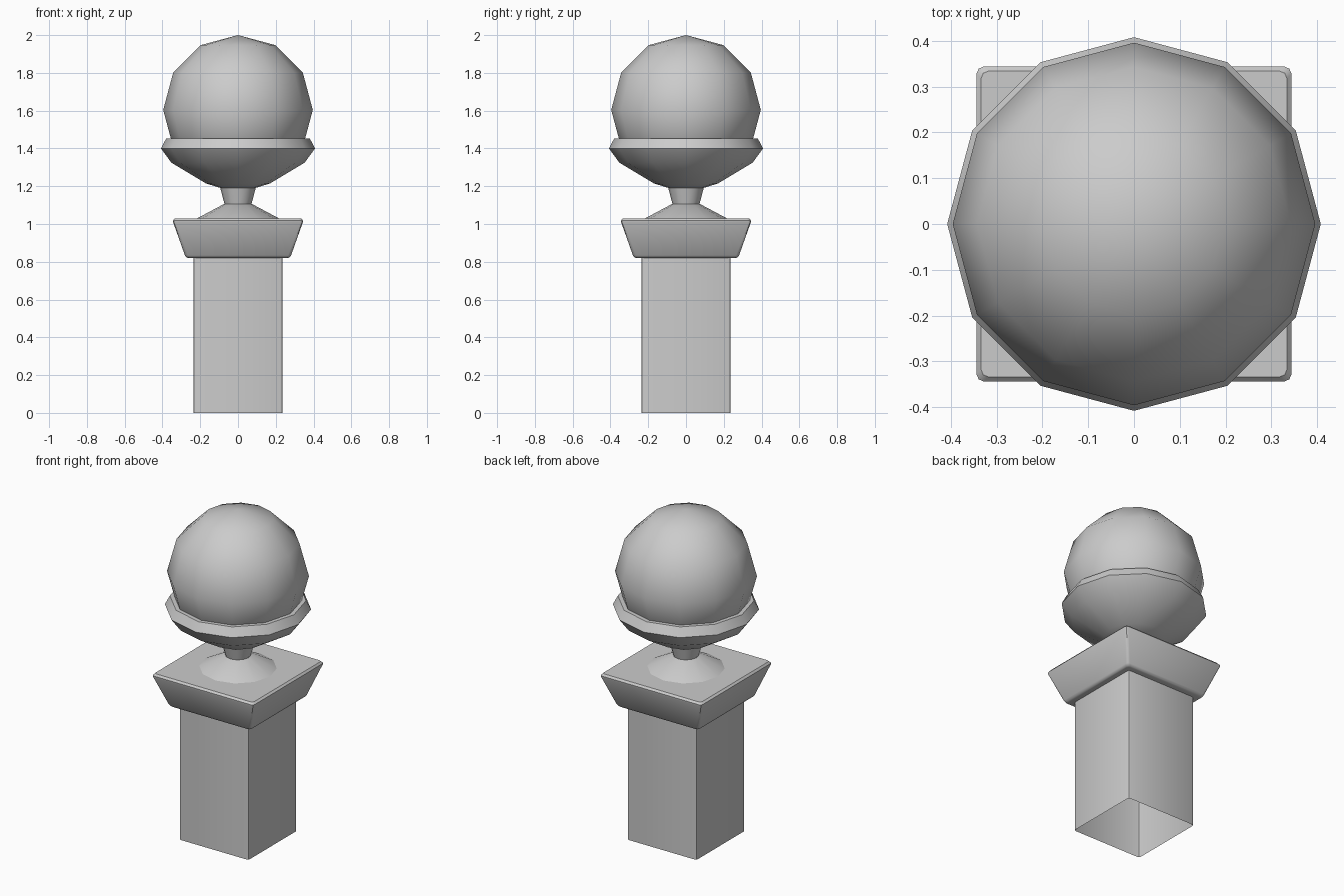
import bpy, bmesh
from math import pi, cos, sin, radians

cube = bpy.data.objects.get("Cube")
if cube:
    bpy.data.objects.remove(cube, do_unlink=True)

# Single stone colour
stone = bpy.data.materials.new("grey stone")
stone.use_nodes = True
colour = (0.6, 0.6, 0.6, 1)
stone.diffuse_color = colour
stone.node_tree.nodes["Principled BSDF"].inputs["Base Color"].default_value = colour


def finish(name, bm, angle=40):
    bmesh.ops.recalc_face_normals(bm, faces=bm.faces)
    mesh = bpy.data.meshes.new(name)
    bm.to_mesh(mesh)
    bm.free()
    obj = bpy.data.objects.new(name, mesh)
    bpy.context.collection.objects.link(obj)
    mesh.materials.append(stone)
    bpy.ops.object.select_all(action='DESELECT')
    obj.select_set(True)
    bpy.context.view_layer.objects.active = obj
    bpy.ops.object.shade_smooth_by_angle(angle=radians(angle))
    return obj


def loft(name, rings, cap_start=False, cap_end=False, angle=40):
    """Join rings of points into a skin."""
    bm = bmesh.new()
    loops = [[bm.verts.new(p) for p in ring] for ring in rings]
    n = len(loops[0])
    for a, b in zip(loops, loops[1:]):
        for i in range(n):
            j = (i + 1) % n
            bm.faces.new((a[i], a[j], b[j], b[i]))
    if cap_start:
        bm.faces.new(loops[0])
    if cap_end:
        bm.faces.new(loops[-1])
    return finish(name, bm, angle)


def circle(r, z, sides=12):
    return [(r * cos(2 * pi * i / sides), r * sin(2 * pi * i / sides), z) for i in range(sides)]


def square(half, z, chamfer):
    """Square outline with slightly rounded corners."""
    points = []
    for k in range(4):
        for t in (0, 0.5, 1):
            x = half - chamfer * (1 - cos(t * pi / 2))
            y = half - chamfer * (1 - sin(t * pi / 2))
            c, s = round(cos(k * pi / 2)), round(sin(k * pi / 2))
            points.append((x * c - y * s, x * s + y * c, z))
    return points


# Square shaft, open underneath
loft("shaft", [square(0.236, 0, 0.012), square(0.236, 0.825, 0.012)])

# Flared capital with softened edges
capital = [(0.262, 0.82), (0.273, 0.823), (0.281, 0.834),
           (0.343, 1.008), (0.344, 1.018), (0.334, 1.03)]
loft("capital", [square(h, z, 0.016) for h, z in capital], True, True)

# Low cone, neck and cup
loft("foot", [circle(r, z) for r, z in [(0.22, 1.028), (0.07, 1.108)]], cap_end=True)
loft("neck", [circle(r, z) for r, z in [(0.07, 1.1), (0.095, 1.195)]])
cup = [(0.09, 1.19), (0.17, 1.215), (0.353, 1.325), (0.408, 1.4), (0.38, 1.453), (0.345, 1.453)]
loft("cup", [circle(r, z) for r, z in cup], cap_start=True)

# Ball resting in the cup
bm = bmesh.new()
bmesh.ops.create_uvsphere(bm, u_segments=12, v_segments=6, radius=0.396)
bmesh.ops.translate(bm, verts=bm.verts, vec=(0, 0, 1.604))
finish("ball", bm, 60)
